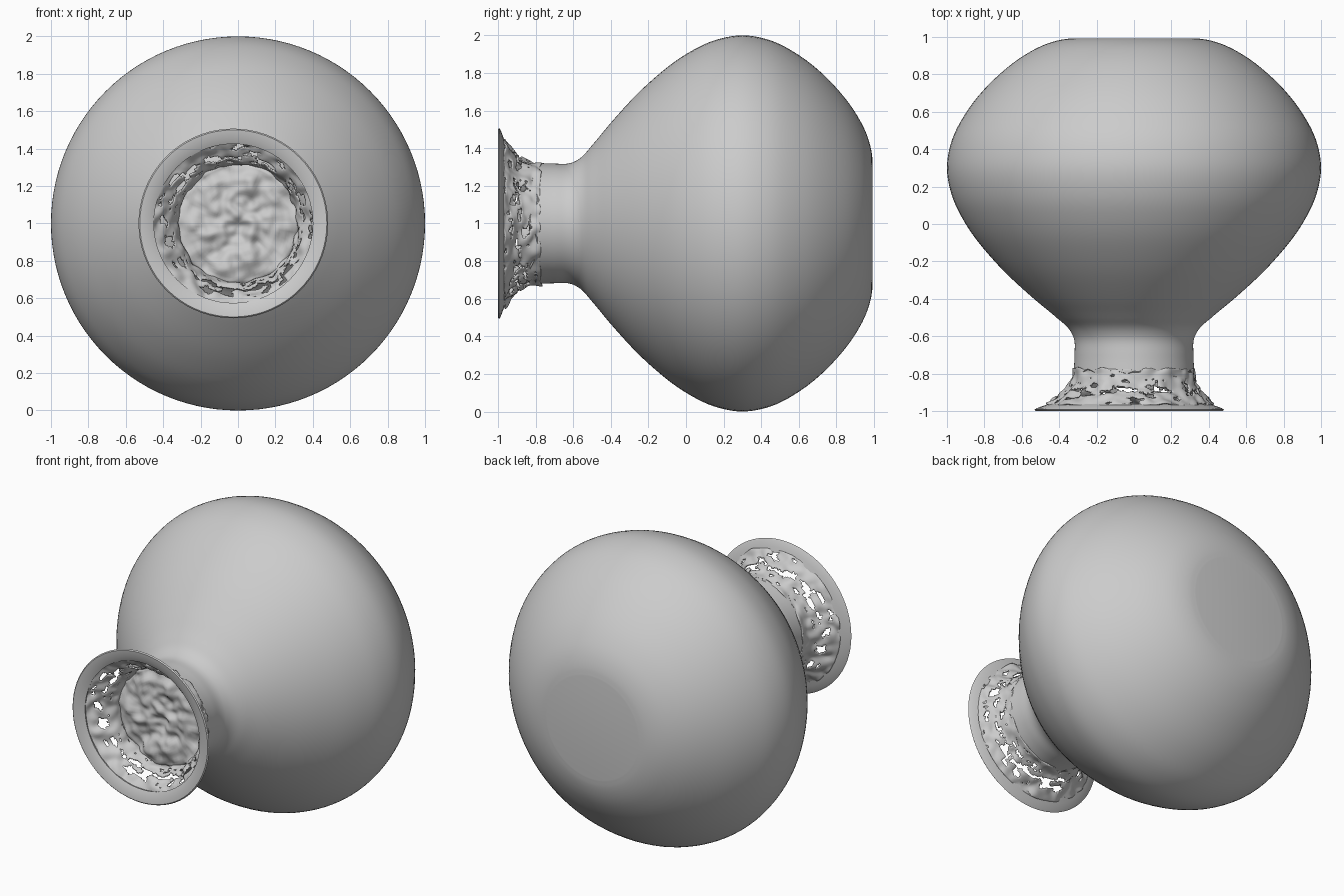
import bpy, bmesh, math
from mathutils import Vector, noise

if "Cube" in bpy.data.objects:
    bpy.data.objects.remove(bpy.data.objects["Cube"])


def smooth_profile(pts, steps):
    """Non-uniform Hermite curve through (y, radius) points."""
    p = [Vector(q) for q in pts]
    n = len(p)
    d = [(p[i + 1] - p[i]).length for i in range(n - 1)]
    s = [(p[i + 1] - p[i]) / d[i] for i in range(n - 1)]
    tan = [s[0]] + [(s[i - 1] * d[i] + s[i] * d[i - 1]) / (d[i] + d[i - 1])
                    for i in range(1, n - 1)] + [s[-1]]
    out = []
    for i in range(n - 1):
        for k in range(steps):
            t = k / steps
            out.append(p[i] * (2 * t ** 3 - 3 * t * t + 1) + p[i + 1] * (3 * t * t - 2 * t ** 3)
                       + tan[i] * d[i] * (t ** 3 - 2 * t * t + t) + tan[i + 1] * d[i] * (t ** 3 - t * t))
    return out + [p[-1]]


def lathe(name, profile, segs, cap=False, hole=None, warp=None, thick=0, angle=40):
    """Revolve a (y, radius) profile around the lying axis at z = 1."""
    bm = bmesh.new()
    rings = []
    for y, r in profile:
        ring = []
        for k in range(segs):
            a = 2 * math.pi * k / segs
            co = Vector((r * math.cos(a), y, 1 + r * math.sin(a)))
            ring.append(bm.verts.new(warp(co, r, a) if warp else co))
        rings.append(ring)
    for i in range(len(rings) - 1):
        for k in range(segs):
            if hole and hole(profile[i][0], 2 * math.pi * k / segs):
                continue
            n = (k + 1) % segs
            bm.faces.new((rings[i][k], rings[i][n], rings[i + 1][n], rings[i + 1][k]))
    if cap:
        bm.faces.new(rings[-1])
    bmesh.ops.delete(bm, geom=[v for v in bm.verts if not v.link_faces], context='VERTS')
    bmesh.ops.recalc_face_normals(bm, faces=bm.faces)
    me = bpy.data.meshes.new(name)
    bm.to_mesh(me)
    bm.free()
    ob = bpy.data.objects.new(name, me)
    bpy.context.collection.objects.link(ob)
    if thick:
        m = ob.modifiers.new("thickness", 'SOLIDIFY')
        m.thickness = thick
        m.offset = 0
    bpy.context.view_layer.objects.active = ob
    ob.select_set(True)
    bpy.ops.object.shade_smooth_by_angle(angle=math.radians(angle))
    ob.select_set(False)
    return ob


# Round belly, shoulder and flat base, lying with its neck to the front
lathe("vase_body", smooth_profile([
    (-0.79, 0.322), (-0.70, 0.318), (-0.61, 0.322), (-0.565, 0.345), (-0.50, 0.415),
    (-0.40, 0.535), (-0.20, 0.745), (0.0, 0.90), (0.15, 0.973), (0.30, 1.0),
    (0.45, 0.973), (0.60, 0.895), (0.80, 0.72), (0.90, 0.59), (0.96, 0.475),
    (0.985, 0.39), (0.992, 0.34)], 5), 112, cap=True)


# Torn flare: fine streaky gaps that run around the neck, widest before the rim
def torn(y, a):
    n = noise.noise(Vector((5 * math.cos(a), 5 * math.sin(a), 38 * y)))
    n += 0.4 * noise.noise(Vector((16 * math.cos(a), 16 * math.sin(a), 60 * y)))
    return n > 0.05 + 6 * abs(y + 0.895)


def ragged(co, r, a):
    k = 0.014 * noise.noise(co * 16)
    return co + Vector((k * math.cos(a) - 0.025 * max(0, (-co.y - 0.8) / 0.2), k, k * math.sin(a)))


lathe("torn_neck_flare", smooth_profile([
    (-0.775, 0.32), (-0.83, 0.325), (-0.88, 0.35), (-0.93, 0.395), (-0.97, 0.445)], 9),
    220, hole=torn, warp=ragged, thick=0.01)


# Mouth rim: thin flat flange, set slightly to one side
def rim_shift(co, r, a):
    return co + Vector((-0.025, 0, 0))


lathe("mouth_rim", [(-0.962, 0.43), (-0.972, 0.46), (-0.985, 0.495), (-0.993, 0.507),
                    (-1.0, 0.50), (-0.995, 0.46), (-0.978, 0.425), (-0.962, 0.43)], 72,
      warp=rim_shift)


# Lumpy plug closing the neck
def lumpy(co, r, a):
    q = Vector((co.x * 9, 1.7, co.z * 9))
    k = 0.045 * noise.noise(q) + 0.02 * noise.noise(q * 2.3)
    return co + Vector((0, k, 0))


lathe("neck_plug", [(-0.80, 0.325)]
      + [(-0.81 - 0.01 * i / 24, 0.315 * (1 - i / 24) + 0.002) for i in range(25)],
      80, cap=True, warp=lumpy, angle=60)
